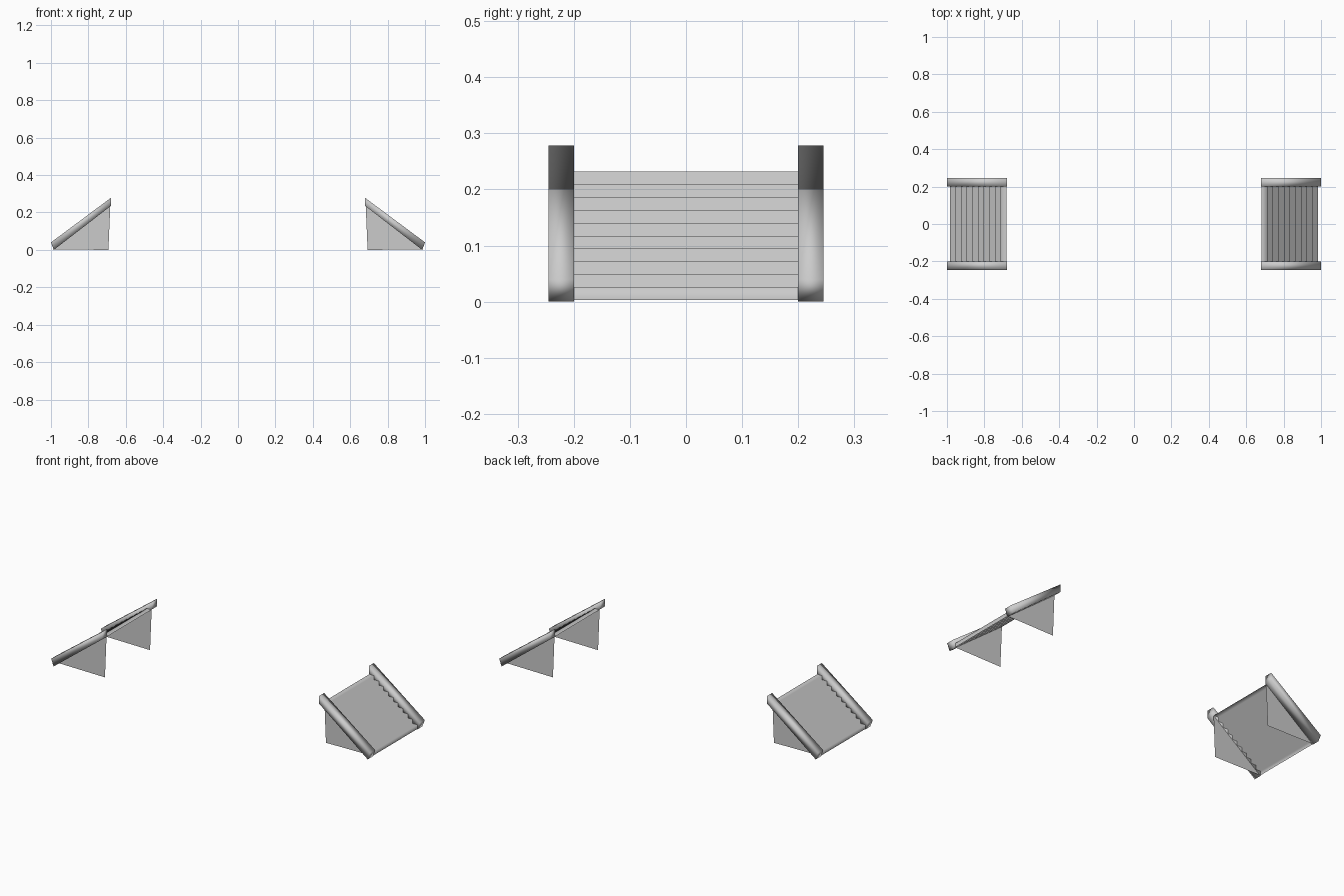
import bpy

old = bpy.data.objects.get("Cube")
if old:
    bpy.data.objects.remove(old)

grey = bpy.data.materials.new("plain_grey")
grey.use_nodes = True
colour = (0.6, 0.6, 0.6, 1)
grey.diffuse_color = colour
grey.node_tree.nodes["Principled BSDF"].inputs["Base Color"].default_value = colour

STEPS = 10
INNER, OUTER = 0.2, 0.245      # wall positions across the flight
LOW, HIGH = (0.985, 0.003), (0.683, 0.232)


def add_mesh(name, verts, faces, smooth):
    mesh = bpy.data.meshes.new(name)
    mesh.from_pydata(verts, [], faces)
    mesh.materials.append(grey)
    for poly in mesh.polygons:
        poly.use_smooth = smooth
    obj = bpy.data.objects.new(name, mesh)
    bpy.context.collection.objects.link(obj)
    return obj


def extrude(name, profile, y0, y1, side, capped, smooth=True):
    """Sweep an x-z profile along y; capped profiles become closed solids."""
    n = len(profile)
    verts = [(side * x, y, z) for y in (y0, y1) for x, z in profile]
    faces = [(i, (i + 1) % n, n + (i + 1) % n, n + i)
             for i in range(n if capped else n - 1)]
    if capped:
        faces += [tuple(reversed(range(n))), tuple(range(n, 2 * n))]
    # keep the outside facing out on both mirrored flights
    flip = (side > 0) == capped
    if flip:
        faces = [tuple(reversed(f)) for f in faces]
    return add_mesh(name, verts, faces, smooth)


# Stepped profile: riser then tread, repeated
run = (LOW[0] - HIGH[0]) / STEPS
rise = (HIGH[1] - LOW[1]) / STEPS
stair_profile = [LOW]
for i in range(STEPS):
    x, z = LOW[0] - i * run, LOW[1] + (i + 1) * rise
    stair_profile += [(x, z), (x - run, z)]

rail_profile = [(0.985, 0.0), (1.0, 0.04), (0.68, 0.278), (0.68, 0.235)]
support_profile = [(0.985, 0.003), (0.683, 0.235), (0.693, 0.0)]

for side, label in ((1, "left"), (-1, "right")):
    # Thin sheet of steps
    extrude(f"{label}_steps", stair_profile, -INNER, INNER, side, False)
    for end, where in ((-1, "front"), (1, "back")):
        # Sloping side rail
        y0, y1 = sorted((end * INNER, end * OUTER))
        extrude(f"{label}_{where}_rail", rail_profile, y0, y1, side, True)
        # Triangular support plate below the rail
        verts = [(side * x, end * (INNER + 0.002), z) for x, z in support_profile]
        order = (0, 1, 2) if side * end < 0 else (2, 1, 0)
        add_mesh(f"{label}_{where}_support", verts, [order], False)
